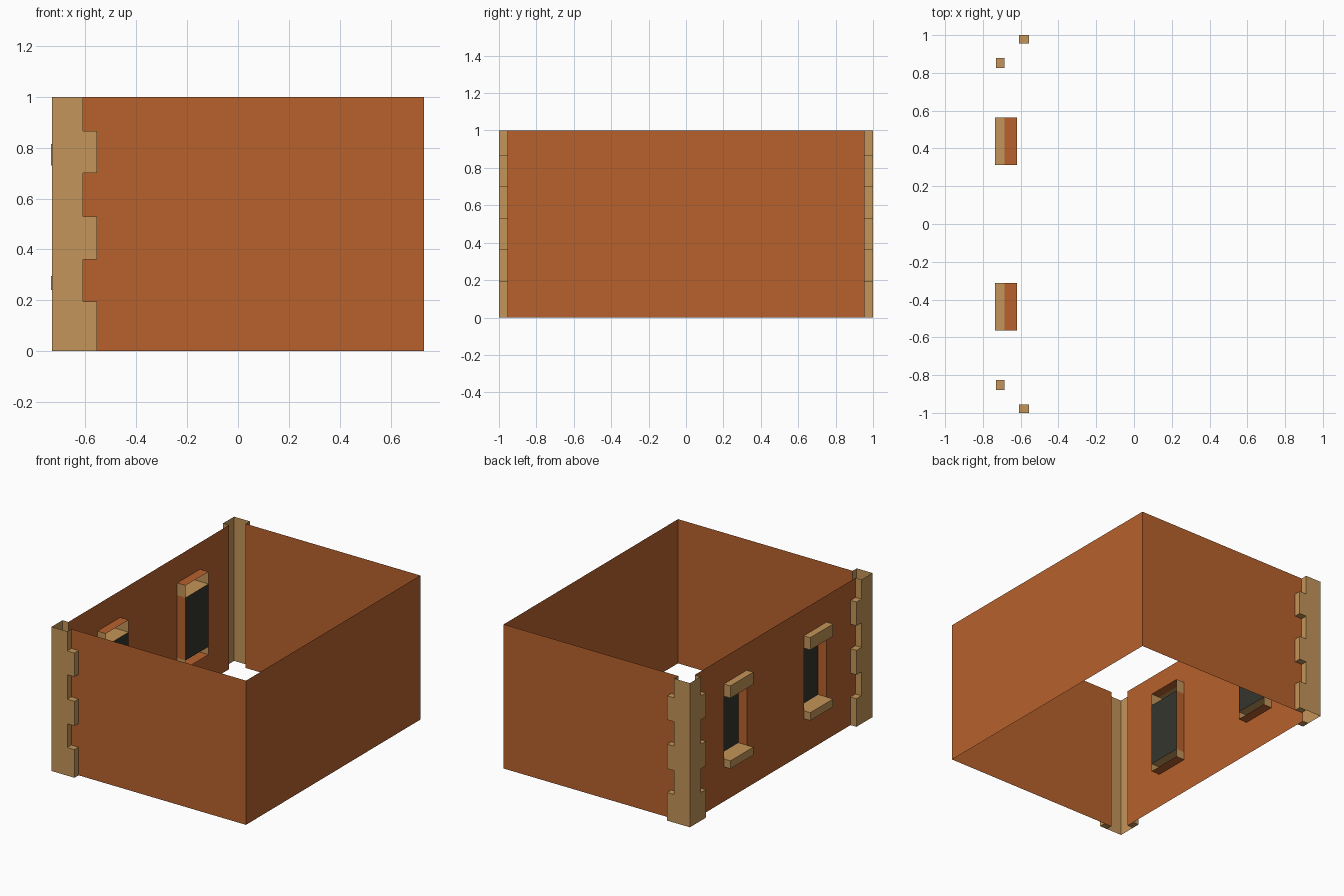
import bpy
import bmesh
from mathutils import Vector

if "Cube" in bpy.data.objects:
    bpy.data.objects.remove(bpy.data.objects["Cube"])


def material(name, rgb):
    m = bpy.data.materials.new(name)
    m.diffuse_color = (*rgb, 1.0)
    m.use_nodes = True
    m.node_tree.nodes["Principled BSDF"].inputs["Base Color"].default_value = m.diffuse_color
    return m


BRICK = material("brick orange", (0.479, 0.119, 0.026))
STONE = material("tan stone", (0.552, 0.301, 0.100))
GLASS = material("dark glass", (0.034, 0.036, 0.027))


def sheet(axis, pos, a, b, facing, mat=0):
    """Rectangle perpendicular to an axis; a and b are ranges on the other two axes."""
    pts = []
    for u, v in ((a[0], b[0]), (a[1], b[0]), (a[1], b[1]), (a[0], b[1])):
        p = [u, v]
        p.insert(axis, pos)
        pts.append(Vector(p))
    n = Vector((0, 0, 0))
    n[axis] = facing
    if (pts[1] - pts[0]).cross(pts[2] - pts[1]).dot(n) < 0:
        pts.reverse()
    return pts, mat


def build(name, sheets, *mats):
    bm = bmesh.new()
    for pts, mat in sheets:
        f = bm.faces.new([bm.verts.new(p) for p in pts])
        f.material_index = mat
    bmesh.ops.remove_doubles(bm, verts=bm.verts, dist=1e-4)
    me = bpy.data.meshes.new(name)
    bm.to_mesh(me)
    bm.free()
    for m in mats:
        me.materials.append(m)
    ob = bpy.data.objects.new(name, me)
    bpy.context.collection.objects.link(ob)
    return ob


X, Y, Z = 0, 1, 2
RIGHT, LEFT, WALL_Y = 0.73, -0.685, 0.955      # wall planes
OUT_X, OUT_Y = -0.73, 1.0                      # outer corner stone planes
NARROW_X, WIDE_X = -0.61, -0.555               # corner stone ends, front and back
NARROW_Y, WIDE_Y = 0.88, 0.825                 # corner stone ends, left side
WIN = (0.3125, 0.5625)                         # window width
SILL, LINTEL = (0.24, 0.295), (0.73, 0.815)    # stone heights
SILL_X, GLASS_X = -0.735, -0.62

# plain walls
build("right_wall", [sheet(X, RIGHT, (-WALL_Y, WALL_Y), (0, 1), 1)], BRICK)
for s, label in ((-1, "front"), (1, "back")):
    build(label + "_wall", [sheet(Y, s * WALL_Y, (NARROW_X, RIGHT), (0, 1), s)], BRICK)

# left wall as a grid with the two window cells left out
ys = [-NARROW_Y, -WIN[1], -WIN[0], WIN[0], WIN[1], NARROW_Y]
zs = [0, SILL[0], LINTEL[1], 1]
build("left_wall",
      [sheet(X, LEFT, ys[i:i + 2], zs[k:k + 2], -1)
       for i in range(5) for k in range(3) if not (k == 1 and i in (1, 3))], BRICK)

# toothed corner stones: wide and narrow courses alternate
courses = [0, 0.195, 0.36, 0.53, 0.70, 0.865, 1]
for s, label in ((-1, "front"), (1, "back")):
    q = []
    for i in range(6):
        z = courses[i:i + 2]
        wide = i % 2 == 0
        ex = WIDE_X if wide else NARROW_X
        ey = WIDE_Y if wide else NARROW_Y
        q.append(sheet(Y, s * OUT_Y, (OUT_X, ex), z, s))
        q.append(sheet(X, OUT_X, (s * ey, s * OUT_Y), z, -1))
        q.append(sheet(X, ex, (s * WALL_Y, s * OUT_Y), z, 1))
        q.append(sheet(Y, s * ey, (OUT_X, LEFT), z, -s))
        if wide:  # top and underside of each tooth
            for h, d in zip(z, (-1, 1)):
                q.append(sheet(Z, h, (NARROW_X, WIDE_X), (s * WALL_Y, s * OUT_Y), d))
                q.append(sheet(Z, h, (OUT_X, LEFT), (s * WIDE_Y, s * NARROW_Y), d))
    build(label + "_corner_stones", q, STONE)

# windows: stone lintel and sill, brick reveals, recessed glass
for s, label in ((-1, "front"), (1, "back")):
    w = (s * WIN[0], s * WIN[1])
    frame = []
    for (z0, z1), outer, inner, d in ((SILL, SILL[0], SILL[1], -1),
                                      (LINTEL, LINTEL[1], LINTEL[0], 1)):
        frame.append(sheet(X, SILL_X, w, (z0, z1), -1))
        frame.append(sheet(Z, outer, (SILL_X, LEFT), w, d))
        frame.append(sheet(Z, outer, (LEFT, GLASS_X), w, d, 1))
        frame.append(sheet(Z, inner, (SILL_X, GLASS_X), w, -d))
        for y, n in zip(w, (-s, s)):
            frame.append(sheet(Y, y, (SILL_X, GLASS_X), (z0, z1), n))
    for y, n in zip(w, (s, -s)):
        frame.append(sheet(Y, y, (LEFT, GLASS_X), (SILL[1], LINTEL[0]), n, 1))
    build(label + "_window_surround", frame, STONE, BRICK)
    build(label + "_window_glass",
          [sheet(X, GLASS_X, w, (SILL[1], LINTEL[0]), -1)], GLASS)
